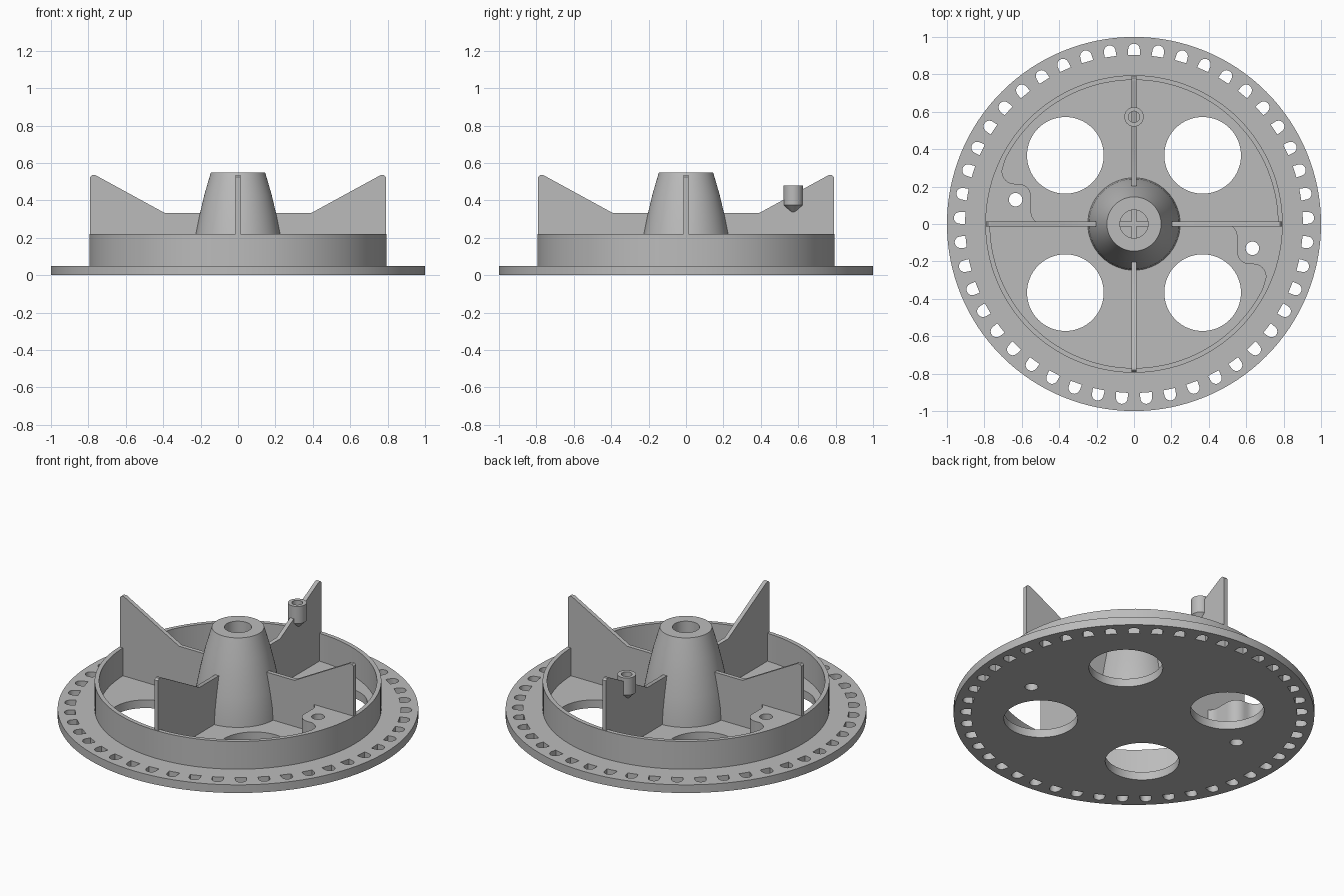
import bpy, bmesh
from math import sin, cos, pi, radians
from mathutils import Matrix

if "Cube" in bpy.data.objects:
    bpy.data.objects.remove(bpy.data.objects["Cube"], do_unlink=True)

grey = bpy.data.materials.new("plain_grey")
grey.use_nodes = True
colour = (0.5, 0.5, 0.5, 1)
grey.diffuse_color = colour
grey.node_tree.nodes["Principled BSDF"].inputs["Base Color"].default_value = colour

FLOOR, RIM = 0.05, 0.22


def finish(name, bm):
    """Clean the mesh and turn it into a shaded object."""
    bmesh.ops.remove_doubles(bm, verts=bm.verts, dist=0.0001)
    bmesh.ops.recalc_face_normals(bm, faces=bm.faces)
    mesh = bpy.data.meshes.new(name)
    bm.to_mesh(mesh)
    bm.free()
    obj = bpy.data.objects.new(name, mesh)
    bpy.context.collection.objects.link(obj)
    mesh.materials.append(grey)
    bpy.ops.object.select_all(action='DESELECT')
    obj.select_set(True)
    bpy.context.view_layer.objects.active = obj
    bpy.ops.object.shade_smooth_by_angle(angle=radians(30))
    return obj


def arc(cx, cy, r, a0, a1, n):
    angles = [radians(a0 + (a1 - a0) * i / n) for i in range(n + 1)]
    return [(cx + r * cos(a), cy + r * sin(a)) for a in angles]


def circle(cx, cy, r, n=48):
    return arc(cx, cy, r, 0, 360, n)[:-1]


def turn(points, degrees):
    c, s = cos(radians(degrees)), sin(radians(degrees))
    return [(x * c - y * s, x * s + y * c) for x, y in points]


def slab(name, loops, z0, z1):
    """Extrude an outline with holes from z0 to z1."""
    curve = bpy.data.curves.new(name, 'CURVE')
    curve.dimensions, curve.fill_mode = '2D', 'BOTH'
    curve.extrude = (z1 - z0) / 2
    for loop in loops:
        spline = curve.splines.new('POLY')
        spline.points.add(len(loop) - 1)
        for point, (x, y) in zip(spline.points, loop):
            point.co = (x, y, 0, 1)
        spline.use_cyclic_u = True
    temp = bpy.data.objects.new(name, curve)
    mesh = bpy.data.meshes.new_from_object(temp)
    bm = bmesh.new()
    bm.from_mesh(mesh)
    bmesh.ops.translate(bm, verts=bm.verts, vec=(0, 0, (z0 + z1) / 2))
    bpy.data.objects.remove(temp)
    bpy.data.curves.remove(curve)
    bpy.data.meshes.remove(mesh)
    return finish(name, bm)


def lathe(name, profile, y=0, steps=64):
    """Spin a closed (radius, z) profile about a vertical axis."""
    bm = bmesh.new()
    verts = [bm.verts.new((r, 0, z)) for r, z in profile]
    edges = [bm.edges.new((v, verts[(i + 1) % len(verts)])) for i, v in enumerate(verts)]
    bmesh.ops.spin(bm, geom=verts + edges, cent=(0, 0, 0), axis=(0, 0, 1),
                   angle=2 * pi, steps=steps, use_merge=True)
    bmesh.ops.translate(bm, verts=bm.verts, vec=(0, y, 0))
    return finish(name, bm)


# Base disc with round openings, small holes and a ring of arched slots
small_holes = [circle(0.633, -0.13, 0.036, 32), circle(-0.633, 0.13, 0.036, 32)]
big_holes = [circle(x, y, 0.205, 64) for x in (-0.367, 0.367) for y in (-0.367, 0.367)]
slot = [(-0.032, 0.903), (0.032, 0.903)] + arc(0, 0.933, 0.031, 0, 180, 10)
slots = [turn(slot, 8 * i) for i in range(45)]
slab("base_disc", [circle(0, 0, 1, 128)] + big_holes + small_holes + slots, 0, FLOOR)

# Raised rim wall, thickened into two curved bosses
boss_edge = (arc(0.64, -0.28, 0.065, -15, 90, 12) + arc(0.62, -0.145, 0.07, 270, 180, 10)
             + arc(0.485, -0.065, 0.065, 0, 90, 10))
half = boss_edge + arc(0, 0, 0.77, 0, 153, 56)
slab("rim_wall", [circle(0, 0, 0.795, 128), half + turn(half, 180)] + small_holes, FLOOR, RIM)

# Tapered hollow hub
lathe("hub", [(0.247, FLOOR), (0.241, 0.13), (0.226, RIM), (0.206, 0.32), (0.18, 0.43),
              (0.145, 0.55), (0.075, 0.55), (0.075, FLOOR)])

# Four radial fins with raised outer tips
fin = [(0, FLOOR), (0.79, FLOOR), (0.79, 0.525), (0.78, 0.535), (0.762, 0.535),
       (0.39, 0.332), (0, 0.332)]
for i, side in enumerate(("left", "back", "right", "front")):
    bm = bmesh.new()
    face = bm.faces.new([bm.verts.new((x, -0.0125, z)) for x, z in fin])
    new = bmesh.ops.extrude_face_region(bm, geom=[face])["geom"]
    bmesh.ops.translate(bm, verts=[v for v in new if isinstance(v, bmesh.types.BMVert)],
                        vec=(0, 0.025, 0))
    bmesh.ops.rotate(bm, verts=bm.verts, matrix=Matrix.Rotation(i * pi / 2, 3, 'Z'))
    finish(side + "_fin", bm)

# Small socket peg with a pointed foot on the back fin
lathe("socket_peg", [(0, 0.335), (0.01, 0.335), (0.052, 0.375), (0.052, 0.48),
                     (0.03, 0.48), (0.03, 0.4), (0, 0.4)], y=0.573, steps=32)
